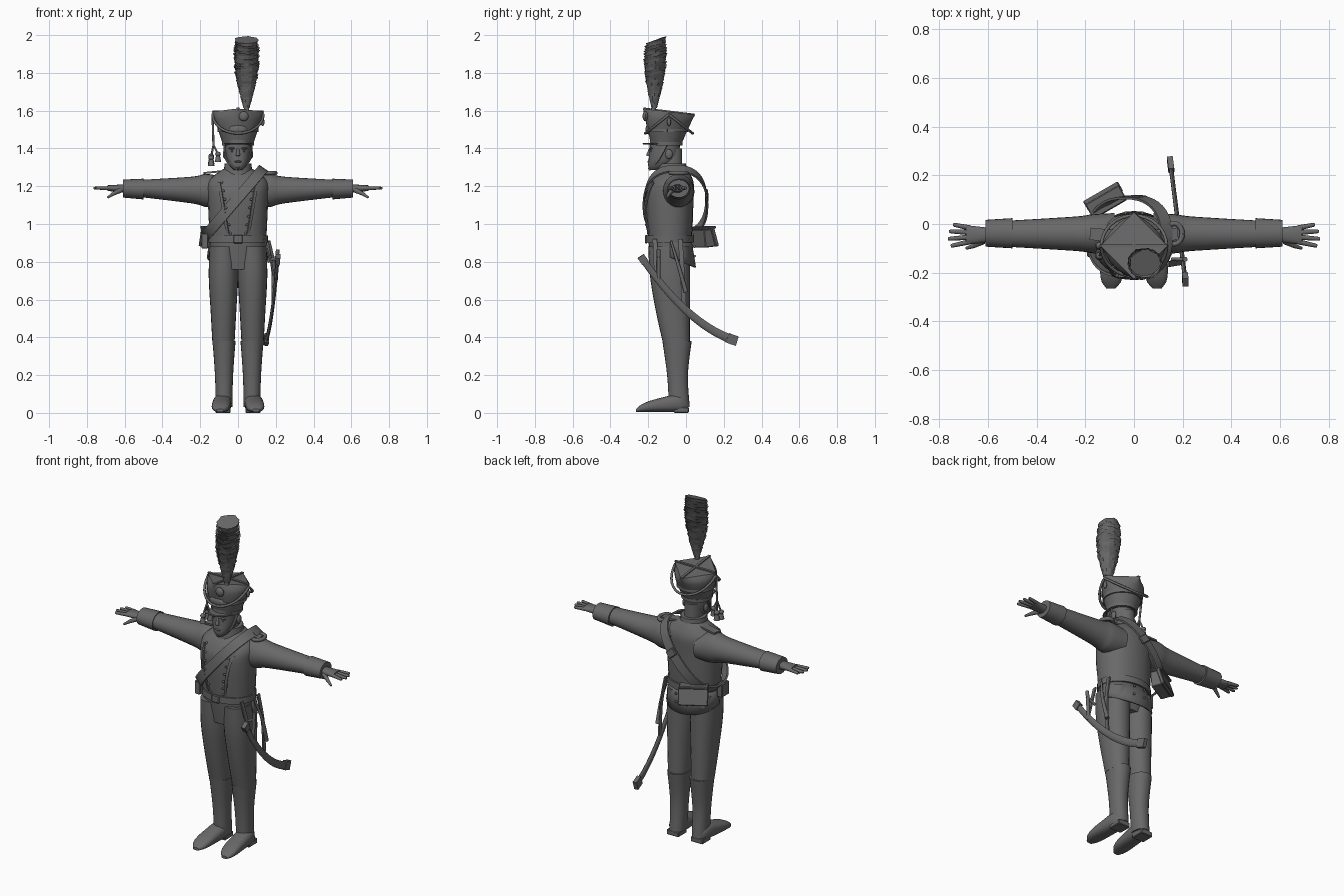
import bpy, bmesh, math, random
from mathutils import Vector, Matrix, Euler
from math import sin, cos, pi, tau

random.seed(4)
if "Cube" in bpy.data.objects:
    bpy.data.objects.remove(bpy.data.objects["Cube"])

shade = 0.14
grey = bpy.data.materials.new("dark_grey")
grey.use_nodes = True
grey.diffuse_color = (shade, shade, shade, 1)
grey.node_tree.nodes["Principled BSDF"].inputs["Base Color"].default_value = grey.diffuse_color
sides = ((1, "left"), (-1, "right"))


# Helpers
def finish(name, bm, angle=40):
    bmesh.ops.recalc_face_normals(bm, faces=bm.faces)
    mesh = bpy.data.meshes.new(name)
    bm.to_mesh(mesh)
    bm.free()
    mesh.materials.append(grey)
    mesh.shade_smooth()
    mesh.set_sharp_from_angle(angle=math.radians(angle))
    obj = bpy.data.objects.new(name, mesh)
    bpy.context.scene.collection.objects.link(obj)
    return obj


def fractions(count):
    return [i / count for i in range(count + 1)]


def smooth(rows, steps=5):
    """Catmull-Rom subdivision of rows of any length."""
    out = []
    last = len(rows) - 1
    for i in range(last):
        before, start, end, after = (rows[max(0, min(last, i + k))] for k in (-1, 0, 1, 2))
        for t in fractions(steps)[:-1]:
            out.append([q + t / 2 * (r - p + t * (2 * p - 5 * q + 4 * r - w + t * (3 * q - p - 3 * r + w)))
                        for p, q, r, w in zip(before, start, end, after)])
    return out + [list(rows[-1])]


def oval(centre, u, v, n=24, power=2, phase=0):
    def bend(value):
        return math.copysign(abs(value) ** (2 / power), value)
    angles = [phase + tau * i / n for i in range(n)]
    return [centre + u * bend(cos(a)) + v * bend(sin(a)) for a in angles]


def flat_oval(x, y, z, rx, ry, n=32, power=2):
    return oval(Vector((x, y, z)), Vector((rx, 0, 0)), Vector((0, ry, 0)), n, power)


def loft(name, rings, closed=True, angle=40):
    bm = bmesh.new()
    verts = [[bm.verts.new(p) for p in ring] for ring in rings]
    n = len(verts[0])
    for low, high in zip(verts, verts[1:]):
        for i in range(n if closed else n - 1):
            j = (i + 1) % n
            bm.faces.new((low[i], low[j], high[j], high[i]))
    if closed:
        bm.faces.new(verts[0])
        bm.faces.new(verts[-1])
    return finish(name, bm, angle)


def body(name, axis, middle, rows, side=1, power=2.2):
    """Loft along an axis; a row is position, half width about middle, then low and high edge."""
    i, j = [k for k in range(3) if k != axis]
    rings = []
    for position, half, low, high in smooth(rows):
        c, u, v = Vector(), Vector(), Vector()
        c[axis], c[i], c[j] = position, middle, (low + high) / 2
        u[i], v[j] = half, (high - low) / 2
        rings.append([Vector((q.x * side, q.y, q.z)) for q in oval(c, u, v, power=power)])
    return loft(name, rings)


def sweep(name, points, width, thick=None, hub=(5, 3, 1), side=1, taper=1, flat=True):
    """Round tube, or with a thickness a strap whose face looks away from the hub."""
    pts = [Vector((x * side, y, z)) for x, y, z in points]
    last = len(pts) - 1
    rings = []
    for k, point in enumerate(pts):
        along = (pts[min(k + 1, last)] - pts[max(k - 1, 0)]).normalized()
        out = point - Vector(hub)
        out = (out - along * out.dot(along)).normalized()
        scale = 1 + (taper - 1) * k / last
        u, v = along.cross(out) * width * scale, out * (thick or width * scale)
        if thick and flat:
            rings.append(oval(point, u * math.sqrt(2), v * math.sqrt(2), 4, phase=pi / 4))
        else:
            rings.append(oval(point, u, v, 10))
    return loft(name, rings)


def hoop(name, centre, rx, ry, width, thick=None):
    x, y, z = centre
    path = [(x + rx * cos(tau * f), y + ry * sin(tau * f), z) for f in fractions(32)]
    return sweep(name, path, width, thick, centre)


def block(name, centre, size, rotation=(0, 0, 0)):
    bm = bmesh.new()
    place = Matrix.LocRotScale(Vector(centre), Euler(rotation), Vector(size))
    bmesh.ops.create_cube(bm, size=1, matrix=place)
    bmesh.ops.bevel(bm, geom=bm.edges[:], offset=0.004, segments=1, affect='EDGES')
    return finish(name, bm, 30)


def ball(name, centre, size):
    bm = bmesh.new()
    place = Matrix.LocRotScale(Vector(centre), None, Vector(size))
    bmesh.ops.create_uvsphere(bm, u_segments=12, v_segments=8, radius=1, matrix=place)
    return finish(name, bm)


# Jacket, collar and neck
body("jacket", 2, 0, [(.76, .14, -.18, 0), (.92, .15, -.2, .03), (1.14, .16, -.215, .04),
                      (1.22, .16, -.19, .04), (1.27, .11, -.15, .02), (1.3, .06, -.13, 0)])
body("collar", 2, 0, [(1.25, .08, -.16, .01), (1.32, .07, -.15, 0)], power=2)
body("neck", 2, 0, [(1.25, .05, -.15, -.02), (1.4, .05, -.15, -.02)])

# Head and face
body("head", 2, 0, [(1.285, .02, -.19, -.13), (1.31, .045, -.2, -.08), (1.36, .064, -.196, -.04),
                    (1.46, .07, -.19, -.03)])
sweep("nose", [(0, -.19, 1.4), (0, -.2, 1.36)], .006, taper=2)
ball("mouth", (0, -.195, 1.33), (.02, .01, .006))
for s, side in sides:
    ball(side + "_eye", (s * .027, -.18, 1.385), (.012, .01, .006))
    ball(side + "_brow", (s * .03, -.185, 1.4), (.02, .01, .005))
    ball(side + "_ear", (s * .07, -.09, 1.37), (.01, .02, .026))
    sweep(side + "_chin_strap", smooth([(.07, -.1, 1.43), (.06, -.15, 1.34), (0, -.195, 1.29)]),
          .008, .004, (0, -.1, 1.36), s)

for s, side in sides:
    # Legs and boots
    body(side + "_trouser", 2, .077, [(.36, .058, -.12, .02), (.54, .068, -.16, .02),
                                      (.72, .078, -.19, .02), (.88, .074, -.2, .02)], s)
    body(side + "_boot", 2, .074, [(.03, .044, -.09, .02), (.2, .048, -.1, .01), (.38, .061, -.125, .03)], s)
    foot = []
    for f in fractions(12):
        f = .02 + .96 * f
        rounding = math.sqrt(1 - (2 * f - 1) ** 4)
        height = (.057 - .037 * f) * rounding
        foot.append(oval(Vector((s * (.078 + .017 * f), .02 - .29 * f, height + .005)),
                         Vector((.05 * rounding, 0, 0)), Vector((0, 0, height)), power=2.5))
    loft(side + "_foot", foot)
    block(side + "_heel", (s * .08, -.025, .015), (.08, .08, .03))

    # Arms and hands
    body(side + "_sleeve", 0, -.04, [(.08, .085, 1.09, 1.25), (.17, .08, 1.09, 1.265),
                                     (.25, .07, 1.11, 1.25), (.58, .05, 1.15, 1.23)], s, 2)
    body(side + "_cuff", 0, -.038, [(.5, .062, 1.13, 1.24), (.61, .055, 1.14, 1.235)], s, 2)
    body(side + "_palm", 0, -.045, [(.6, .03, 1.165, 1.21), (.69, .04, 1.175, 1.205)], s)
    for k, length in enumerate((.07, .085, .09, .08)):
        fan = .2 - .14 * k
        start = Vector((.675, -.016 - .019 * k, 1.19))
        reach = Vector((length * cos(fan), length * sin(fan), 0))
        sweep(side + "_finger", [start, start + reach * .9, start + reach], .011, hub=(0, 0, 5), side=s, taper=.5)
    sweep(side + "_thumb", [(.62, -.07, 1.18), (.66, -.09, 1.16), (.69, -.1, 1.14)], .014,
          hub=(0, 0, 5), side=s, taper=.4)

    # Shoulder straps, lapel edges and buttons
    sweep(side + "_shoulder_strap", [(.08, -.05, 1.28), (.18, -.04, 1.27)], .025, .005, (.1, -.05, 0), s)
    lapel = [(.055 + .045 * f, -.197 - .02 * sin(pi * f) + .025 * f ** 4, .95 + .27 * f) for f in fractions(6)]
    sweep(side + "_lapel_edge", lapel, .008, .004, (0, -.05, 1.1), s)
    for x, y, z in lapel:
        ball(side + "_button", (s * (x - .015), y - .003, z), (.007, .007, .007))

hoop("epaulette_roll", (.165, -.04, 1.27), .033, .042, .011)

# Coat skirt wrapping the back
arcs = []
for f in fractions(2):
    arcs.append([Vector(((.15 + .015 * f) * cos(pi * t), -.085 + (.113 + .025 * f) * sin(pi * t),
                         .925 - f * (.1 + .055 * sin(pi * t)))) for t in fractions(24)])
skirt = loft("coat_skirt", arcs, closed=False)
skirt.modifiers.new("thickness", 'SOLIDIFY').thickness = .008
for s, side in sides:
    for z in (.88, .83):
        ball(side + "_skirt_button", (s * .035, .045, z), (.007, .007, .007))

# Belt and buckle
hoop("belt", (0, -.085, .92), .153, .123, .019, .005)
block("belt_buckle", (0, -.21, .92), (.05, .015, .045))

# Cross belt from left shoulder to right hip
loop = oval(Vector((-.02, -.055, 1.115)), Vector((.153, 0, .178)), Vector((0, -.165, 0)), 40, 2.4)
sweep("cross_belt", loop + loop[:1], .028, .005, (0, -.085, 1.1))
block("cross_belt_buckle", (.02, .11, 1.15), (.06, .015, .045), (.1, .7, 0))

# Cartridge box and hip pouch
turn = math.radians(30)
block("cartridge_box", (-.115, .088, .925), (.15, .06, .095), (.1, 0, turn))
block("box_flap", (-.127, .114, .93), (.165, .02, .1), (.3, 0, turn))
block("box_lid", (-.115, .09, .98), (.16, .07, .014), (.1, 0, turn))
block("hip_pouch", (-.176, -.1, .91), (.035, .07, .08))

# Curved scabbard with its grip and hangers
blade = [(.212 - .065 * f, -.24 + .51 * f, .83 - .75 * f + .3 * f * f) for f in fractions(20)]
beside = (-50, 0, .6)
sweep("scabbard", blade, .017, .009, beside, taper=1.4, flat=False)
sweep("scabbard_mouth", blade[:2], .02, .012, beside)
sweep("scabbard_tip", blade[-3:], .026, .012, beside)
sweep("hilt_grip", [(.2, -.145, .69), (.21, -.145, .865)], .01)
sweep("hilt_cross_bar", [(.155, -.145, .8), (.215, -.145, .83)], .008)
sweep("front_hanger", [(.14, -.165, .92), (.2, -.155, .7)], .012, .004, beside)
sweep("rear_hanger", smooth([(.155, -.03, .92), (.18, -.02, .75), (.18, -.01, .57)]), .012, .004, beside)
sweep("sabre_knot", smooth([(.165, -.08, .91), (.19, -.04, .78), (.19, 0, .64)]), .006, taper=2)

# Square topped cap: round crown flaring to a tilted diamond
crown = []
for f in fractions(8):
    radius = .078 + .06 * f
    ring = flat_oval(0, -.105 + .015 * f, 1.415 + .18 * f, radius, radius, power=2 - f ** 4)
    crown.append([q - Vector((0, 0, .12 * f * f * (q.y + .09))) for q in ring])
loft("cap_crown", crown, angle=35)
hoop("lower_cap_band", (0, -.104, 1.425), .082, .082, .009, .004)
hoop("upper_cap_band", (0, -.099, 1.495), .105, .105, .009, .004)
for s, side in sides:
    sweep(side + "_top_braid", [(0, -.09, 1.597), (s * .135, -.09, 1.597)], .007, .004, (0, -.09, 0))
sweep("middle_top_braid", [(0, -.225, 1.613), (0, .045, 1.58)], .007, .004, (0, -.09, 0))
loft("visor", [flat_oval(0, -.14, 1.425 + d, .074 - abs(d), .09 - abs(d)) for d in (-.004, 0, .004)])
ball("cap_rosette", (.03, -.215, 1.57), (.026, .015, .026))
ball("front_plate", (0, -.2, 1.5), (.05, .015, .025))

# Cap cords and tassels
for s, end in ((-1, "front"), (1, "back")):
    sag = [(.134 * cos(pi * f), -.09 + s * .125 * sin(pi * f), 1.58 - .1 * sin(pi * f)) for f in fractions(16)]
    sweep(end + "_cap_cord", sag, .007, hub=(0, -.1, 0))
knot = Vector((-.13, -.11, 1.42))
sweep("tassel_cord", [(-.135, -.09, 1.585), knot], .006)
for k in range(3):
    spot = knot + Vector((.024 * cos(tau * k / 3), .024 * sin(tau * k / 3), -.05 - .01 * k))
    sweep("tassel_string", [knot, spot], .005)
    ball("tassel_knot", spot, (.015, .015, .013))
    sweep("tassel", [spot, spot - Vector((0, 0, .042))], .009, taper=2)
ball("left_corner_tassel", (.13, -.09, 1.54), (.01, .01, .022))

# Plume of ragged feather layers
sweep("plume_stem", [(.045, -.175, 1.55), (.045, -.168, 1.66)], .013)
count, plume = 18, []
for f in fractions(24):
    radius = .02 + .05 * sin(min(1, f * 1.35) * pi / 2) - .04 * max(0, f - .8)
    for edge in (0, 1):
        ring = []
        for i in range(count):
            r = radius * (.84 + edge * random.uniform(.06, .23))
            y = .9 * r * sin(tau * i / count)
            z = 1.615 + .34 * f + .35 * f * y + edge * random.uniform(.017, .023)
            ring.append(Vector((.045 + r * cos(tau * i / count), y - .168 + .008 * f, z)))
        plume.append(ring)
loft("plume", plume, angle=15)
